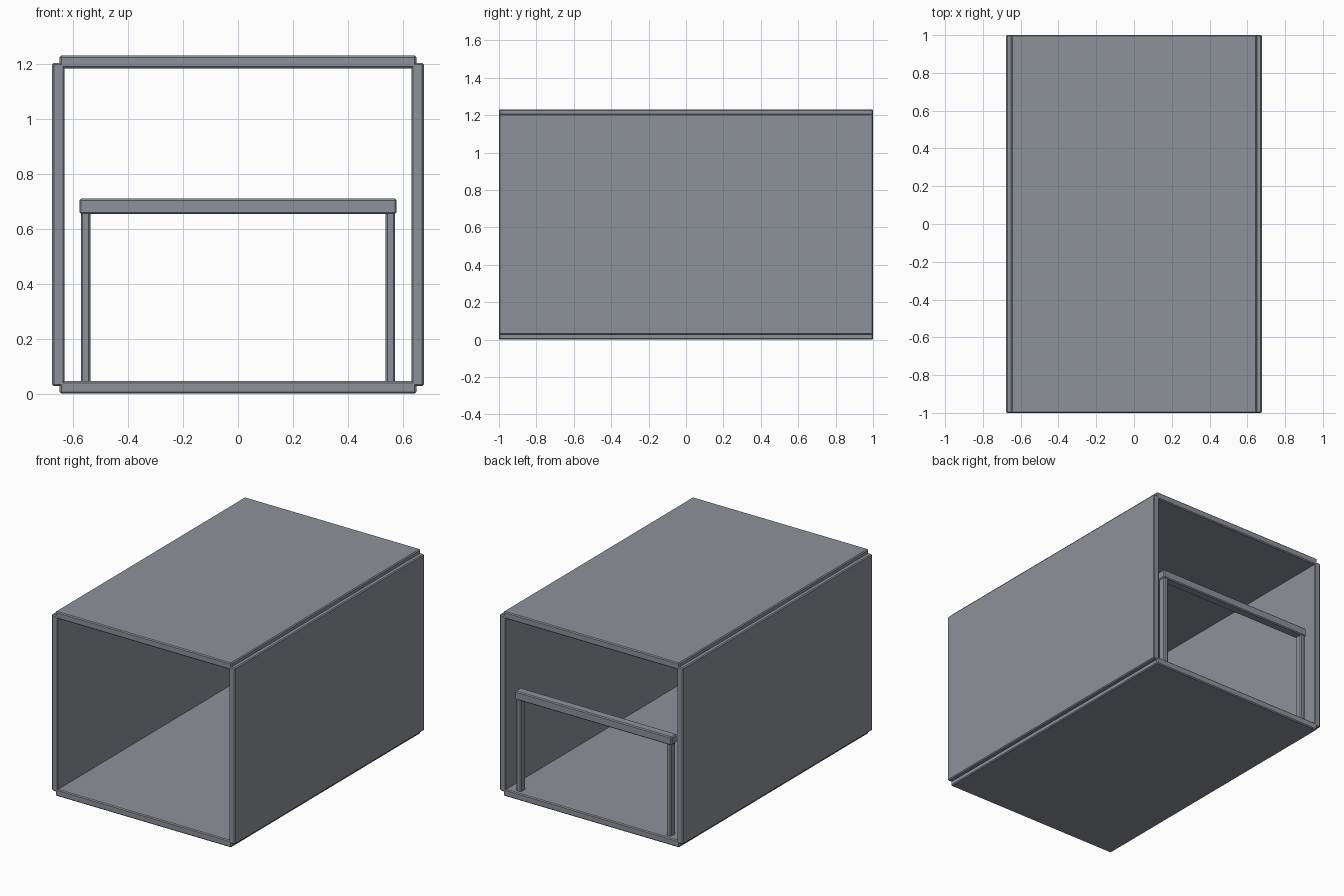
import bpy

cube = bpy.data.objects.get("Cube")
if cube:
    bpy.data.objects.remove(cube, do_unlink=True)

# Single grey for the whole model
grey = bpy.data.materials.new("slate_grey")
grey.use_nodes = True
colour = (0.27, 0.285, 0.32, 1)
grey.diffuse_color = colour
grey.node_tree.nodes["Principled BSDF"].inputs["Base Color"].default_value = colour


def board(name, x, y, z, chamfer=0.006):
    """Chamfered box spanning the given (min, max) ranges."""
    spans = (x, y, z)
    bpy.ops.mesh.primitive_cube_add(size=1, location=[(a + b) / 2 for a, b in spans])
    obj = bpy.context.object
    obj.name = name
    obj.scale = [b - a for a, b in spans]
    bpy.ops.object.transform_apply(location=False, rotation=False, scale=True)
    bevel = obj.modifiers.new("chamfer", "BEVEL")
    bevel.width = chamfer
    bevel.segments = 1
    obj.data.materials.append(grey)
    return obj


LENGTH = (-1, 1)

# Floor and roof panels
board("floor", (-0.65, 0.65), LENGTH, (0, 0.046))
board("roof", (-0.65, 0.65), LENGTH, (1.186, 1.232))

# Side walls and railing posts, one per side
for side, s in (("left", 1), ("right", -1)):
    board(side + "_wall", sorted((s * 0.632, s * 0.677)), LENGTH, (0.028, 1.206))
    board(side + "_post", sorted((s * 0.538, s * 0.572)), (0.925, 0.975), (0.03, 0.67))

# Rail across the back opening
board("top_rail", (-0.578, 0.578), (0.92, 0.98), (0.655, 0.711))
